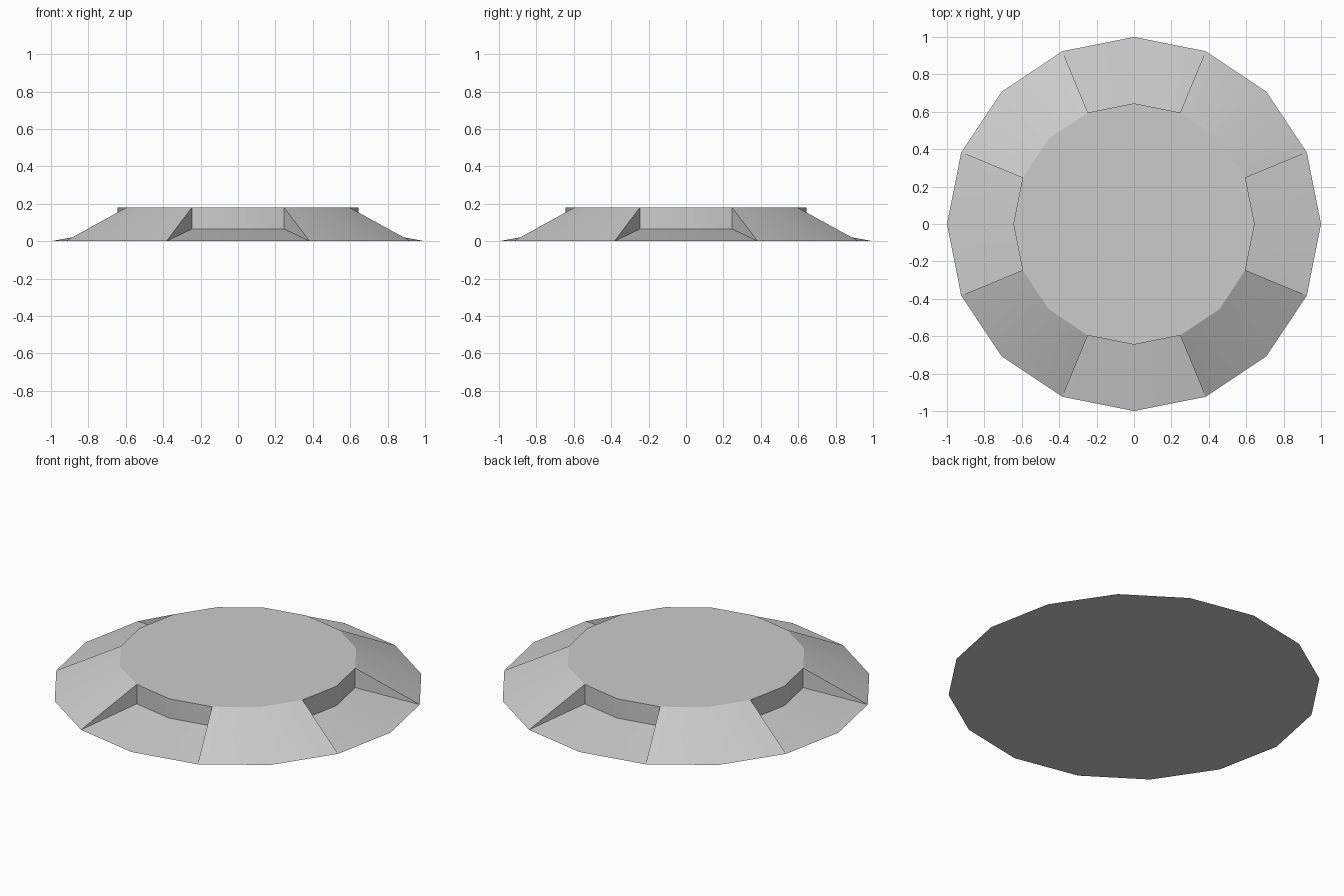
import bpy, bmesh, math

if "Cube" in bpy.data.objects:
    bpy.data.objects.remove(bpy.data.objects["Cube"])

SIDES = 16
R_RIM, R_TOP = 1.0, 0.645
Z_TOP, Z_FLOOR = 0.18, 0.065

# one flat grey for the whole part
grey = bpy.data.materials.new("light_grey")
grey.diffuse_color = (0.6, 0.6, 0.6, 1.0)
grey.use_nodes = True
grey.node_tree.nodes["Principled BSDF"].inputs["Base Color"].default_value = grey.diffuse_color

bm = bmesh.new()


def ring(radius, z):
    return [bm.verts.new((radius * math.cos(math.tau * i / SIDES),
                          radius * math.sin(math.tau * i / SIDES), z))
            for i in range(SIDES)]


rim = ring(R_RIM, 0)
top = ring(R_TOP, Z_TOP)
low = ring(R_TOP, Z_FLOOR)

# flat top and underside
bm.faces.new(top)
bm.faces.new(rim[::-1])

for k in range(SIDES):
    n = (k + 1) % SIDES
    if k % 4 in (0, 3):
        # recess: sloping floor and upright back wall
        bm.faces.new((rim[k], rim[n], low[n], low[k]))
        bm.faces.new((low[k], low[n], top[n], top[k]))
    else:
        # raised sloping segment
        bm.faces.new((rim[k], rim[n], top[n], top[k]))
    # triangular side walls of the recesses
    if k % 4 == 1:
        bm.faces.new((rim[k], top[k], low[k]))
    elif k % 4 == 3:
        bm.faces.new((rim[k], low[k], top[k]))

# drop the unused floor points under the raised segments
bmesh.ops.delete(bm, geom=[v for v in bm.verts if not v.link_faces], context='VERTS')
bmesh.ops.recalc_face_normals(bm, faces=bm.faces)

mesh = bpy.data.meshes.new("notched_disc")
bm.to_mesh(mesh)
bm.free()
mesh.materials.append(grey)
disc = bpy.data.objects.new("notched_disc", mesh)
bpy.context.collection.objects.link(disc)

# soft shading around the ring, crisp edges elsewhere
bpy.context.view_layer.objects.active = disc
disc.select_set(True)
bpy.ops.object.shade_smooth_by_angle(angle=math.radians(24))
